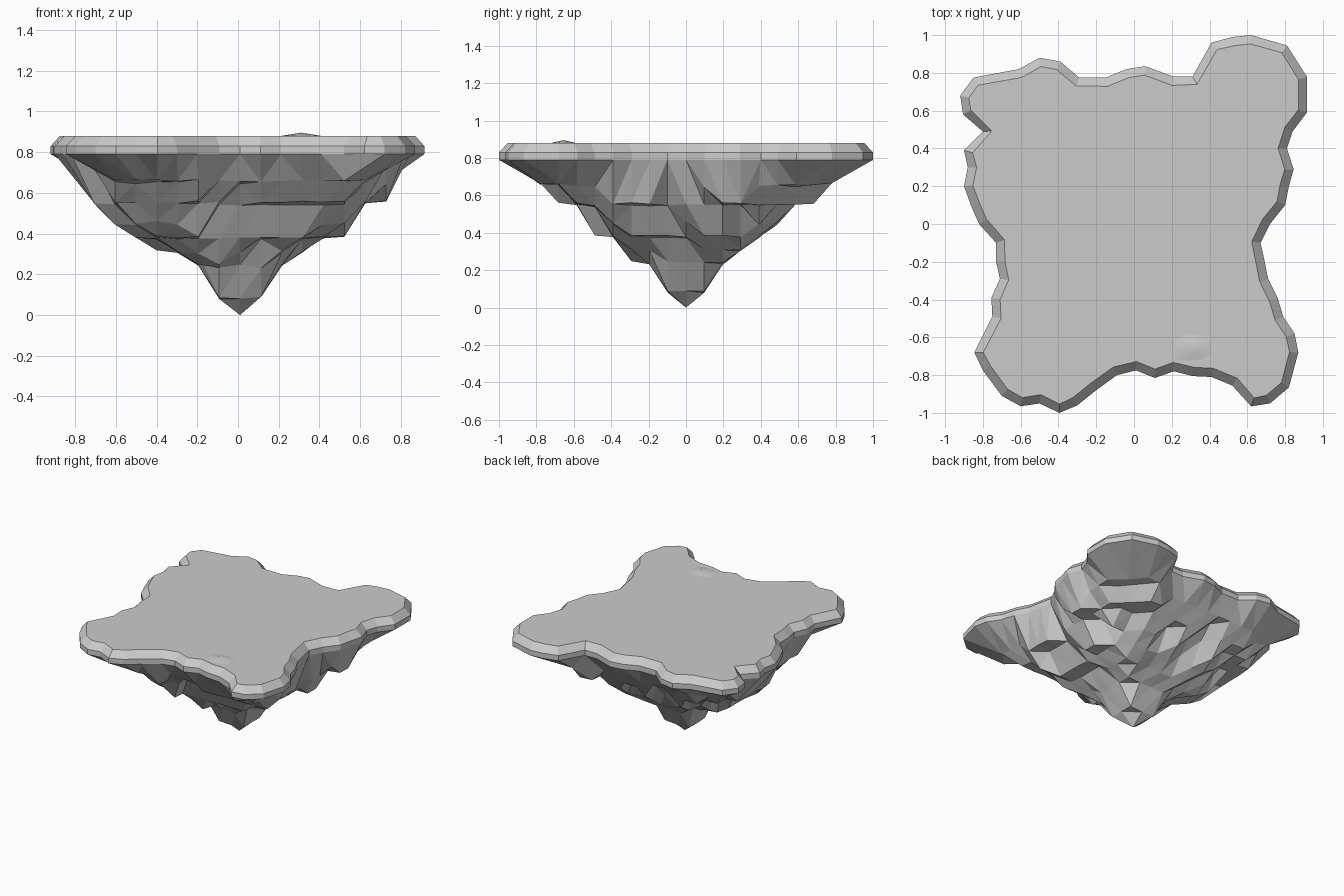
import bpy, bmesh, random
from mathutils import Vector
from mathutils.geometry import delaunay_2d_cdt, intersect_line_line_2d

if "Cube" in bpy.data.objects:
    bpy.data.objects.remove(bpy.data.objects["Cube"])

random.seed(4)

# Island outline, counter-clockwise seen from above (x, y pairs)
FLAT = [-.845, -.68, -.80, -.775, -.70, -.91, -.60, -.965, -.50, -.95, -.395, -1, -.30, -.96,
        -.20, -.88, -.09, -.80, .01, -.775, .11, -.815, .21, -.78, .31, -.805, .41, -.81,
        .52, -.855, .62, -.965, .72, -.95, .82, -.865, .87, -.68, .85, -.58, .79, -.49,
        .76, -.39, .71, -.29, .69, -.19, .67, -.10, .72, 0, .80, .10, .82, .20,
        .845, .29, .81, .40, .84, .49, .915, .59, .915, .78, .81, .945, .62, 1.0,
        .52, .99, .41, .96, .31, .78, .21, .78, .06, .835, -.04, .82, -.15, .775,
        -.29, .775, -.39, .86, -.50, .88, -.61, .82, -.85, .775, -.92, .68, -.91, .58,
        -.80, .49, -.90, .39, -.88, .30, -.90, .20, -.86, .09, -.82, 0, -.73, -.10,
        -.73, -.20, -.71, -.29, -.755, -.39, -.75, -.49]
FLAT[FLAT.index(-.91, 90)] = -.905
RIM = [Vector(p) for p in zip(FLAT[::2], FLAT[1::2])]
RIM = [Vector((-.85, p.y)) if p.x == -.80 and p.y > 0 else p for p in RIM]
N = len(RIM)

# Rock height by distance from the centre (radius, height), and its ledges
PROFILE = [(0, 0), (.10, .08), (.20, .24), (.31, .32), (.38, .38), (.47, .43),
           (.52, .54), (.60, .57), (.68, .655), (.9, .77)]
LEDGES = (.08, .24, .31, .38, .45, .55, .655)


def height(r):
    for (r0, z0), (r1, z1) in zip(PROFILE, PROFILE[1:]):
        if r <= r1:
            return z0 + (z1 - z0) * (r - r0) / (r1 - r0)
    return PROFILE[-1][1]


def edge_distance(p):
    best = 9
    for i in range(N):
        a, d = RIM[i - 1], RIM[i] - RIM[i - 1]
        t = max(0, min(1, (p - a).dot(d) / d.length_squared))
        best = min(best, (a + d * t - p).length)
    return best


def spread(p):
    """Distance from the centre, partly relative to the outline."""
    if p.length < .05:
        return 0
    far = p.normalized() * 3
    hits = [intersect_line_line_2d(Vector((0, 0)), far, RIM[i - 1], RIM[i]) for i in range(N)]
    reach = max((h.length for h in hits if h), default=1)
    return .32 * p.length + .57 * p.length / reach


def inside(p):
    odd = False
    for i in range(N):
        a, b = RIM[i - 1], RIM[i]
        if (a.y > p.y) != (b.y > p.y) and p.x < a.x + (b.x - a.x) * (p.y - a.y) / (b.y - a.y):
            odd = not odd
    return odd


def finish(name, bm):
    mesh = bpy.data.meshes.new(name)
    bm.to_mesh(mesh)
    bm.free()
    obj = bpy.data.objects.new(name, mesh)
    bpy.context.collection.objects.link(obj)
    return obj


def inset(i, w):
    a = (RIM[i] - RIM[i - 1]).normalized()
    b = (RIM[(i + 1) % N] - RIM[i]).normalized()
    t = (a + b).normalized()
    return RIM[i] + Vector((-t.y, t.x)) * w


# Flat grass slab: straight band, then a chamfer up to the level top
bm = bmesh.new()
rings = []
for z, w in ((.79, 0), (.83, 0), (.88, .047)):
    rings.append([bm.verts.new((*inset(i, w), z)) for i in range(N)])
for lo, hi in zip(rings, rings[1:]):
    for i in range(N):
        j = (i + 1) % N
        bm.faces.new((lo[i], lo[j], hi[j], hi[i]))
bm.faces.new(rings[-1])
finish("island_top", bm)

# Faceted rock underside: grid points inside the outline, lowered onto ledges
grid = []
for ix in range(-9, 10):
    for iy in range(-9, 10):
        p = Vector((ix * .1025 + .01, iy * .0975))
        if inside(p) and edge_distance(p) > .055 and spread(p) < .77:
            grid.append(p)
edges = [(i, (i + 1) % N) for i in range(N)]
pts, _, tris, _, _, _ = delaunay_2d_cdt(RIM + grid, edges, [], 1, 1e-5)
bm = bmesh.new()
verts = []
for k, p in enumerate(pts):
    z = .79
    if k >= N:
        s = spread(p)
        if s > .15:
            # The rock is wider along x, with uneven ledges
            s *= 1 - .2 * (p.x / p.length) ** 4 * min(1, max(0, (s - .25) / .25))
            s += random.uniform(-.04, .04)
        z = height(s)
        if .05 < z < .7:
            ledge = min(LEDGES, key=lambda h: abs(h - z))
            z += .75 * (ledge - z)
    verts.append(bm.verts.new((*p, z)))
for t in tris:
    bm.faces.new([verts[i] for i in reversed(t)])
bmesh.ops.join_triangles(bm, faces=bm.faces[:], angle_face_threshold=.7, angle_shape_threshold=1.6)
finish("rock_underside", bm)

# Low mound on the grass
bm = bmesh.new()
bmesh.ops.create_grid(bm, x_segments=4, y_segments=4, size=.1)
for v in bm.verts:
    v.co.z = .016 * (1 - abs(v.co.x) / .1) * (1 - abs(v.co.y) / .1)
    v.co.y *= .7
for f in bm.faces:
    f.smooth = True
mound = finish("grass_mound", bm)
mound.location = (.31, -.655, .8795)
